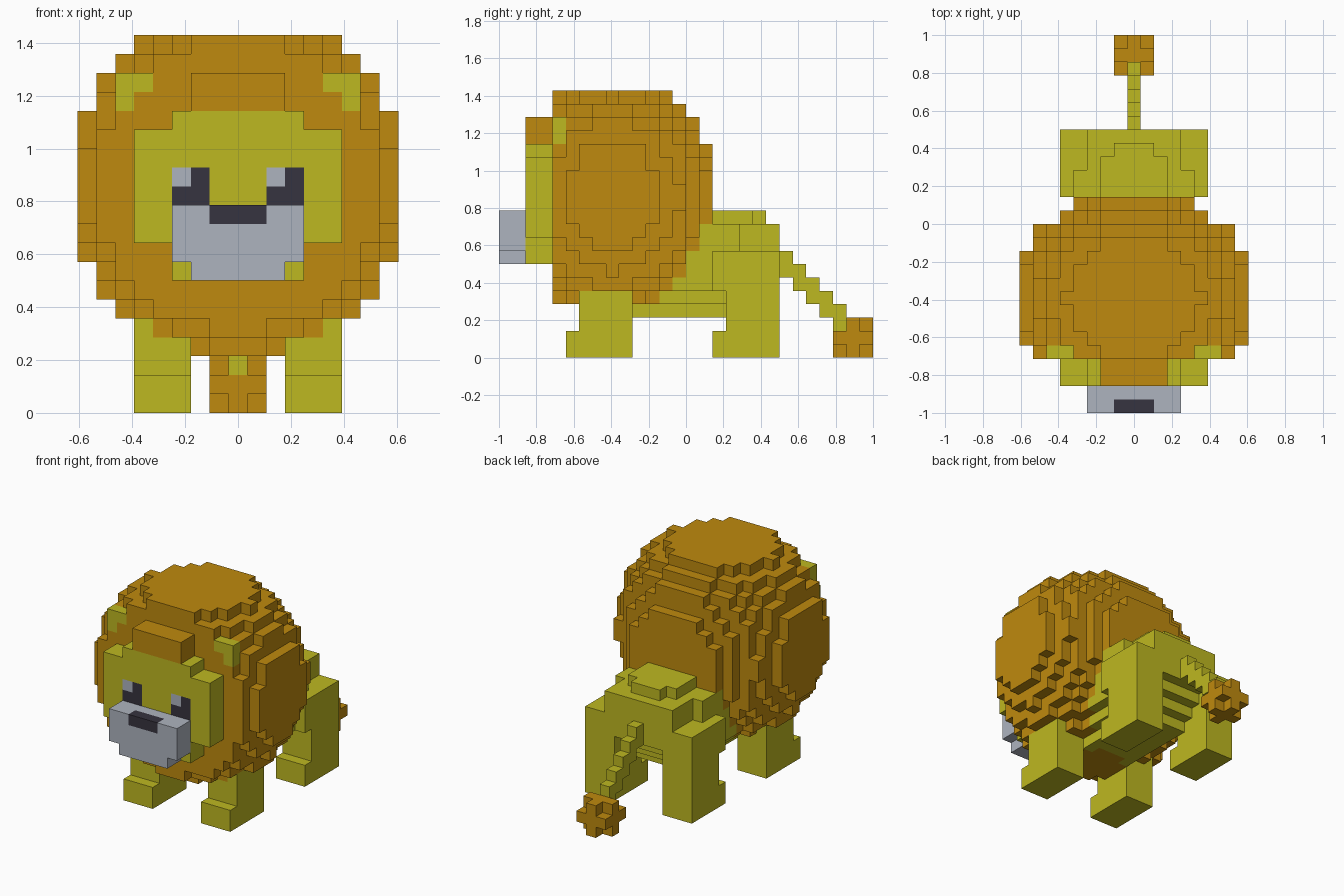
import bpy, bmesh
from mathutils import Vector

if "Cube" in bpy.data.objects:
    bpy.data.objects.remove(bpy.data.objects["Cube"], do_unlink=True)

U = 1 / 14                      # edge length of one block


def material(name, rgb):
    m = bpy.data.materials.new(name)
    m.use_nodes = True
    m.diffuse_color = (*rgb, 1)
    bsdf = m.node_tree.nodes["Principled BSDF"]
    bsdf.inputs["Base Color"].default_value = (*rgb, 1)
    bsdf.inputs["Roughness"].default_value = 0.9
    return m


MATS = [material("mane_orange", (0.520, 0.254, 0.0044)),
        material("fur_yellow", (0.515, 0.479, 0.015)),
        material("muzzle_grey", (0.423, 0.456, 0.521)),
        material("dark", (0.037, 0.033, 0.050))]
ORANGE, YELLOW, GREY, DARK = range(4)

cells = {}                      # (i, j, k) -> (part, colour); later parts win


def block(part, colour, x, y, z, keep=lambda i, j, k: True):
    """Fill a range of blocks, end values excluded."""
    for i in range(*x):
        for j in range(*y):
            for k in range(*z):
                if keep(i, j, k):
                    cells[i, j, k] = (part, colour)


# Body: rounded back, and an underside that rises towards the rear
def in_body(i, j, k):
    if k < 8:
        return abs(i) <= min(4, k - 1) and j < min(7, k + 1)
    if k < 10:
        return abs(i) <= (4 if j < 4 else 3)
    return abs(i) <= (2 if j < 5 else 1) and j < 6


block("body", YELLOW, (-4, 5), (-4, 7), (3, 11), in_body)

# Legs with feet pointing forward
for side, x in (("left", (3, 6)), ("right", (-5, -2))):
    block(side + "_front_leg", YELLOW, x, (-8, -4), (0, 6))
    block(side + "_front_leg", YELLOW, x, (-9, -8), (0, 2))
    block(side + "_rear_leg", YELLOW, x, (3, 7), (0, 8))
    block(side + "_rear_leg", YELLOW, x, (2, 3), (0, 2))
    block(side + "_rear_leg", YELLOW, x, (2, 3), (5, 8))

# Tail: tuft without its corners, then the descending steps
block("tail_tuft", ORANGE, (-1, 2), (11, 14), (0, 3),
      lambda i, j, k: not (abs(i) == 1 and j != 12 and k != 1))
for n in range(5):
    block("tail", YELLOW, (0, 1), (7 + n, 8 + n), (6 - n, 8 - n))

# Mane: blocky ellipsoid, cut flat at the front and top
block("mane", ORANGE, (-8, 9), (-10, 2), (3, 20),
      lambda i, j, k: (i / 9) ** 2 + ((j + 6) / 8) ** 2 + ((k - 11.55) / 9) ** 2 <= 1)

# Ears: small corner shapes on the front of the mane
for s, side in ((1, "left"), (-1, "right")):
    for i, k in ((5, 17), (6, 17), (6, 16)):
        block(side + "_ear", YELLOW, (s * i, s * i + 1), (-10, -9), (k, k + 1))

# Face, forelock and muzzle
block("face", YELLOW, (-3, 4), (-12, -10), (7, 16))
block("face", YELLOW, (-5, 6), (-12, -10), (9, 15))
block("forelock", ORANGE, (-2, 3), (-12, -10), (16, 18))
block("muzzle", GREY, (-3, 4), (-14, -12), (8, 11))
block("muzzle", GREY, (-2, 3), (-14, -12), (7, 8))
block("nose", DARK, (-1, 2), (-14, -13), (10, 11))

# Eyes with a highlight in the same upper corner
for side, x in (("left", 2), ("right", -3)):
    block(side + "_eye", DARK, (x, x + 2), (-12, -11), (11, 13))
    block(side + "_eye", GREY, (x, x + 1), (-12, -11), (12, 13))

# Turn each part into a mesh of its exposed block faces
DIRS = [Vector(d) for d in ((1, 0, 0), (-1, 0, 0), (0, 1, 0),
                            (0, -1, 0), (0, 0, 1), (0, 0, -1))]


def build(part):
    bm = bmesh.new()
    verts = {}

    def vert(p):
        key = tuple(round(c * 2) for c in p)
        if key not in verts:
            verts[key] = bm.verts.new(p * U)
        return verts[key]

    for (i, j, k), (name, colour) in cells.items():
        if name != part:
            continue
        centre = Vector((i, j + 0.5, k + 0.5))
        for d in DIRS:
            if (i + int(d.x), j + int(d.y), k + int(d.z)) in cells:
                continue
            a = Vector((d.y, d.z, d.x))
            b = d.cross(a)
            corners = [centre + (d + a * s + b * t) / 2
                       for s, t in ((-1, -1), (1, -1), (1, 1), (-1, 1))]
            face = bm.faces.new([vert(p) for p in corners])
            face.material_index = colour
    # Merge flat neighbours of the same colour
    bmesh.ops.dissolve_limit(bm, angle_limit=0.01, verts=bm.verts[:],
                             edges=bm.edges[:], delimit={'MATERIAL'})
    mesh = bpy.data.meshes.new(part)
    bm.to_mesh(mesh)
    bm.free()
    for m in MATS:
        mesh.materials.append(m)
    bpy.context.collection.objects.link(bpy.data.objects.new(part, mesh))


for part in sorted({name for name, _ in cells.values()}):
    build(part)
